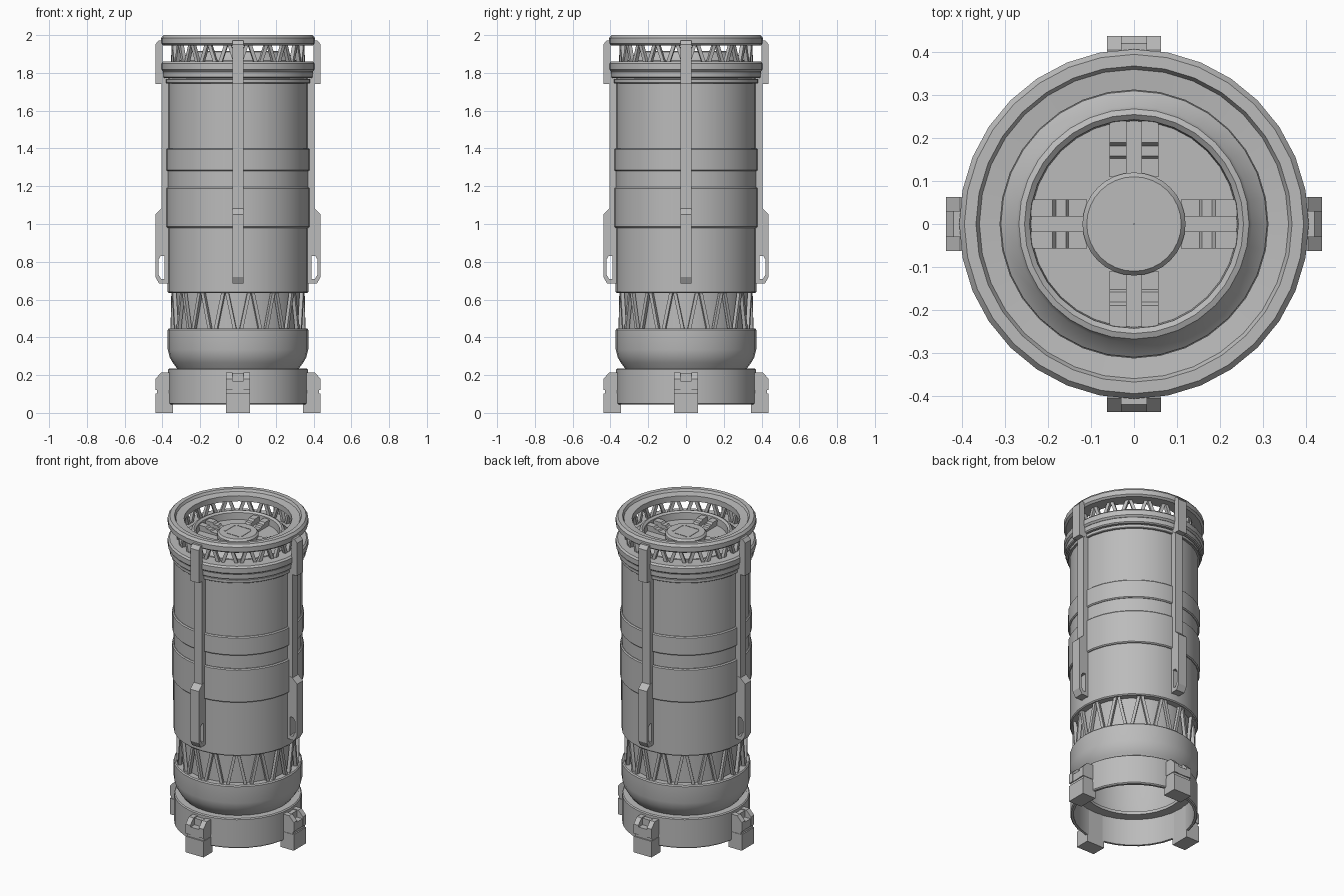
import bpy, bmesh
from math import sin, cos, pi, radians
from mathutils import Matrix, Vector

cube = bpy.data.objects.get("Cube")
if cube:
    bpy.data.objects.remove(cube, do_unlink=True)

SIDES = 32
QUARTERS = [k * pi / 2 for k in range(4)]

metal = bpy.data.materials.new("grey_metal")
metal.use_nodes = True
GREY = (0.5, 0.5, 0.5, 1)
metal.diffuse_color = GREY
metal.node_tree.nodes["Principled BSDF"].inputs["Base Color"].default_value = GREY


def finish(bm, name, smooth=True):
    bmesh.ops.recalc_face_normals(bm, faces=bm.faces[:])
    mesh = bpy.data.meshes.new(name)
    bm.to_mesh(mesh)
    bm.free()
    mesh.materials.append(metal)
    obj = bpy.data.objects.new(name, mesh)
    bpy.context.collection.objects.link(obj)
    if smooth:
        bpy.ops.object.select_all(action="DESELECT")
        obj.select_set(True)
        bpy.context.view_layer.objects.active = obj
        bpy.ops.object.shade_smooth_by_angle(angle=radians(30))
    return obj


def lathe(name, profile):
    """Revolve a closed (radius, height) outline around z."""
    bm = bmesh.new()
    rings = []
    for k in range(SIDES):
        a = 2 * pi * k / SIDES
        rings.append([bm.verts.new((r * cos(a), r * sin(a), z)) for r, z in profile])
    n = len(profile)
    for k in range(SIDES):
        p, q = rings[k], rings[(k + 1) % SIDES]
        for i in range(n):
            j = (i + 1) % n
            bm.faces.new((p[i], q[i], q[j], p[j]))
    return finish(bm, name)


def tube(name, inner, outer, low, high, c=0.006):
    """Ring with chamfered outer edges."""
    return lathe(name, [(inner, low), (outer - c, low), (outer, low + c),
                        (outer, high - c), (outer - c, high), (inner, high)])


def slab(bm, profile, x0, x1, angle):
    """Extrude a (radius, height) outline sideways and turn it around z."""
    rot = Matrix.Rotation(angle, 4, "Z")
    a, b = ([bm.verts.new(rot @ Vector((r, x, z))) for r, z in profile] for x in (x0, x1))
    bm.faces.new(a)
    bm.faces.new(b[::-1])
    n = len(profile)
    for i in range(n):
        j = (i + 1) % n
        bm.faces.new((a[i], b[i], b[j], a[j]))


def four_slabs(name, pieces):
    """Repeat sideways-extruded outlines on all four sides."""
    bm = bmesh.new()
    for angle in QUARTERS:
        for profile, x0, x1 in pieces:
            slab(bm, profile, x0, x1, angle)
    return finish(bm, name, smooth=False)


def lattice(name, radius, low, high, count, width, depth, offset=0.0, gap=0.12):
    """Zigzag of flat bars around the body."""
    bm = bmesh.new()
    step = 2 * pi / count
    for k in range(count):
        for side in (-1, 1):
            mid = (k + offset) * step
            a0, a1 = mid + side * step * gap, mid + side * step * (0.5 - gap * 0.5)
            p = Vector((radius * cos(a0), radius * sin(a0), low))
            q = Vector((radius * cos(a1), radius * sin(a1), high))
            out = Vector((cos((a0 + a1) / 2), sin((a0 + a1) / 2), 0))
            along = Vector((-out.y, out.x, 0))
            ends = [[bm.verts.new(c + along * s * width / 2 + out * t * depth / 2)
                     for s, t in ((-1, -1), (1, -1), (1, 1), (-1, 1))] for c in (p, q)]
            for i in range(4):
                j = (i + 1) % 4
                bm.faces.new((ends[0][i], ends[0][j], ends[1][j], ends[1][i]))
            bm.faces.new(ends[0])
            bm.faces.new(ends[1][::-1])
    return finish(bm, name, smooth=False)


def rect(r0, r1, z0, z1):
    return [(r0, z0), (r1, z0), (r1, z1), (r0, z1)]


# Base: open ring and hollow bowl
tube("base_ring", 0.35, 0.37, 0.045, 0.235)
lathe("base_ledge", rect(0.29, 0.36, 0.215, 0.234))
lathe("lower_bowl", [(0.30, 0.23), (0.318, 0.23), (0.345, 0.265), (0.362, 0.295), (0.372, 0.335),
                     (0.372, 0.44), (0.366, 0.447), (0.31, 0.447), (0.31, 0.30)])

# Lower truss around the inner core
lathe("inner_core", rect(0.31, 0.33, 0.42, 0.66))
lattice("lower_truss", 0.347, 0.44, 0.645, 16, 0.018, 0.02)

# Main body and raised bands
tube("lower_body", 0.31, 0.372, 0.635, 0.985)
tube("wide_band", 0.31, 0.382, 0.98, 1.195)
tube("middle_body", 0.31, 0.373, 1.19, 1.29)
tube("narrow_band", 0.31, 0.382, 1.28, 1.40)
tube("upper_body", 0.31, 0.372, 1.39, 1.78)

# Collar, upper truss and crown ring
tube("collar_lip", 0.31, 0.385, 1.745, 1.768, 0.003)
tube("collar_step", 0.31, 0.397, 1.772, 1.812)
tube("collar", 0.25, 0.407, 1.808, 1.86, 0.01)
lattice("upper_truss", 0.343, 1.855, 1.955, 20, 0.02, 0.022)
lathe("crown_ring", [(0.312, 1.945), (0.395, 1.945), (0.407, 1.955), (0.407, 1.985),
                     (0.395, 2.0), (0.368, 2.0), (0.36, 1.985), (0.312, 1.98)])

# Recessed top hatch
lathe("hatch_rim", [(0.22, 1.84), (0.315, 1.84), (0.31, 1.865), (0.275, 1.895), (0.268, 1.91),
                    (0.255, 1.915), (0.243, 1.905), (0.24, 1.86), (0.22, 1.86)])
lathe("hatch_floor", rect(0.001, 0.245, 1.84, 1.862))
lathe("hatch_hub", [(0.001, 1.86), (0.12, 1.86), (0.12, 1.888), (0.11, 1.9), (0.001, 1.9)])
arm = [(0.11, 1.86), (0.24, 1.86), (0.24, 1.897), (0.19, 1.897), (0.182, 1.885),
       (0.158, 1.885), (0.152, 1.876), (0.11, 1.876)]
four_slabs("hatch_arms", [(arm, -0.057, -0.017), (arm, 0.017, 0.057)])

# Thin octagonal trim on the hub
edge = rect(0.058, 0.062, 1.895, 1.902)
bm = bmesh.new()
for angle in QUARTERS:
    slab(bm, edge, -0.046, 0.046, angle)
    slab(bm, rect(0.074, 0.078, 1.895, 1.902), -0.016, 0.016, angle + pi / 4)
finish(bm, "hub_trim", smooth=False)

# Side rails with slotted lower brackets and upper clamps
rail = rect(0.36, 0.405, 1.04, 1.80)
inner_rail = rect(0.36, 0.388, 0.685, 1.05)
bracket = [(0.387, 1.085), (0.402, 1.085), (0.438, 1.05), (0.438, 0.72), (0.418, 0.685),
           (0.387, 0.685), (0.387, 0.71), (0.408, 0.71), (0.422, 0.735), (0.422, 0.81),
           (0.41, 0.83), (0.387, 0.83)]
clamp = [(0.40, 1.742), (0.438, 1.742), (0.438, 1.95), (0.42, 1.972), (0.40, 1.972)]
four_slabs("side_rails", [(rail, -0.028, 0.028), (inner_rail, -0.028, 0.028)])
four_slabs("rail_brackets", [(bracket, -0.03, 0.03)])
four_slabs("rail_clamps", [(clamp, -0.03, 0.03)])

# Feet: lower block, thin groove and notched upper block
foot_top = [(0.345, 0.12), (0.438, 0.12), (0.438, 0.18), (0.405, 0.215), (0.345, 0.215)]
four_slabs("feet", [
    (rect(0.345, 0.438, 0, 0.102), -0.063, 0.063),
    (rect(0.345, 0.43, 0.10, 0.122), -0.06, 0.06),
    (foot_top, -0.063, -0.03), (foot_top, 0.03, 0.063),
    (rect(0.345, 0.435, 0.12, 0.168), -0.031, 0.031),
    (rect(0.345, 0.395, 0.165, 0.21), -0.031, 0.031)])
